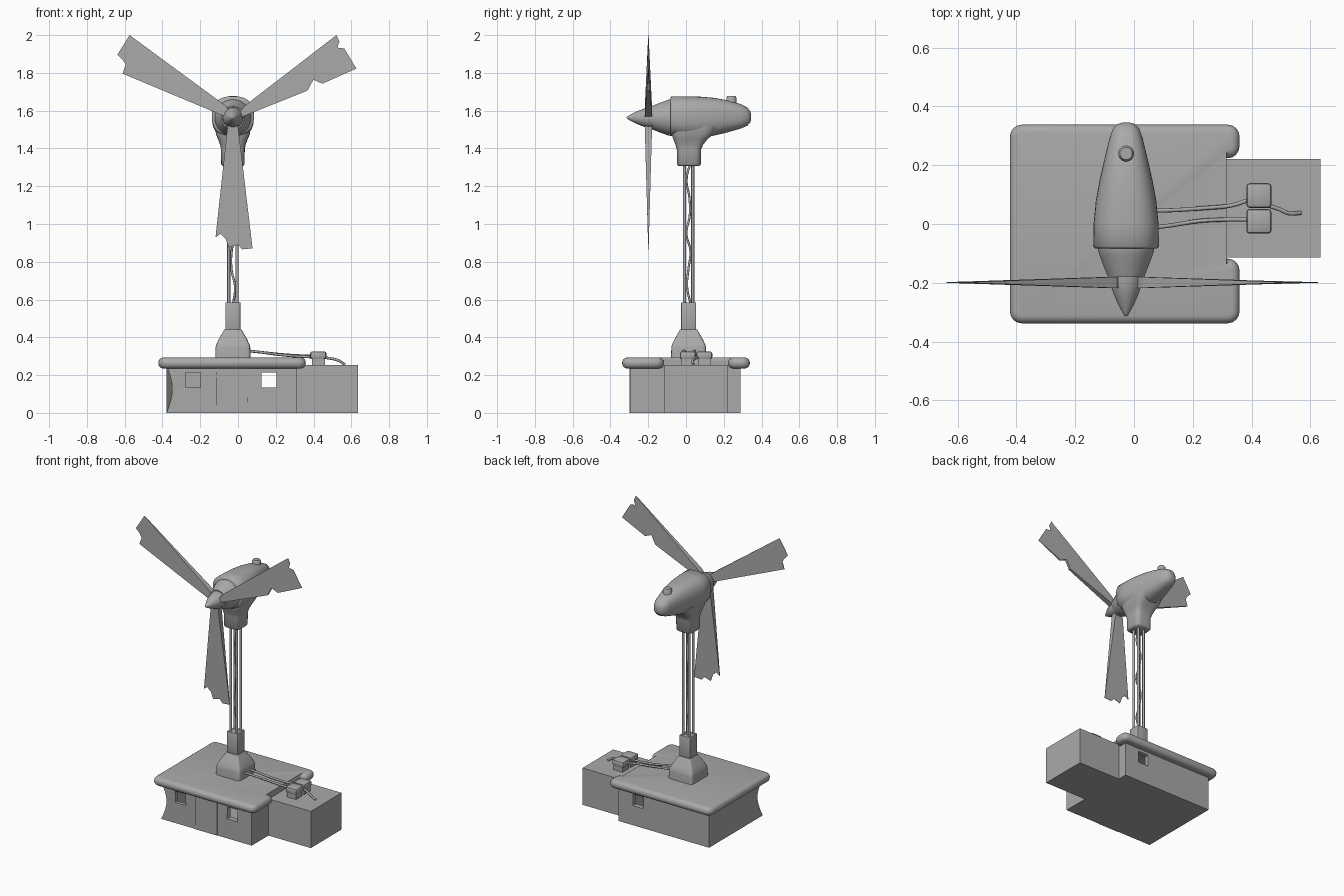
import bpy, bmesh, math
from mathutils import Vector

if "Cube" in bpy.data.objects:
    bpy.data.objects.remove(bpy.data.objects["Cube"], do_unlink=True)

grey = bpy.data.materials.new("plain grey")
grey.use_nodes = True
grey.diffuse_color = (0.4, 0.4, 0.4, 1)
grey.node_tree.nodes["Principled BSDF"].inputs["Base Color"].default_value = (0.4, 0.4, 0.4, 1)

CX, CY, HUB_Z = -0.027, 0.014, 1.563


def finish(name, bm, smooth=None):
    bmesh.ops.recalc_face_normals(bm, faces=bm.faces)
    me = bpy.data.meshes.new(name)
    bm.to_mesh(me)
    bm.free()
    ob = bpy.data.objects.new(name, me)
    bpy.context.collection.objects.link(ob)
    me.materials.append(grey)
    if smooth:
        bpy.ops.object.select_all(action="DESELECT")
        ob.select_set(True)
        bpy.context.view_layer.objects.active = ob
        bpy.ops.object.shade_smooth_by_angle(angle=math.radians(smooth))
    return ob


def add_box(bm, lo, hi):
    vs = bmesh.ops.create_cube(bm, size=1)["verts"]
    for v in vs:
        v.co = Vector([(l + h) / 2 + c * (h - l) for l, h, c in zip(lo, hi, v.co)])
    return vs


def box(name, lo, hi, bevel=0, segments=2):
    bm = bmesh.new()
    add_box(bm, lo, hi)
    if bevel:
        bmesh.ops.bevel(bm, geom=bm.edges[:], offset=bevel, segments=segments, profile=0.5, affect="EDGES")
    return finish(name, bm, 35 if bevel else None)


def loft(name, rings, smooth=40):
    """Skin a list of equally long point rings and cap both ends."""
    bm = bmesh.new()
    loops = [[bm.verts.new(p) for p in ring] for ring in rings]
    for a, b in zip(loops, loops[1:]):
        for i in range(len(a)):
            j = (i + 1) % len(a)
            bm.faces.new((a[i], a[j], b[j], b[i]))
    bm.faces.new(loops[0])
    bm.faces.new(loops[-1])
    return finish(name, bm, smooth)


def oval(rx, ry, n=32, power=2.0):
    """Superellipse outline, squarer as power rises."""
    pts = []
    for i in range(n):
        t = 2 * math.pi * (i + 0.5) / n
        c, s = math.cos(t), math.sin(t)
        pts.append((math.copysign(abs(c) ** (2 / power), c) * rx,
                    math.copysign(abs(s) ** (2 / power), s) * ry))
    return pts


def turned(name, profile):
    """Round part along y, from (y, radius) pairs."""
    return loft(name, [[(CX + a, y, HUB_Z + b) for a, b in oval(r, r)] for y, r in profile])


def tube(name, points, radius):
    cu = bpy.data.curves.new(name, "CURVE")
    cu.dimensions = "3D"
    cu.bevel_depth, cu.bevel_resolution, cu.use_fill_caps = radius, 2, True
    cu.resolution_u = 6
    sp = cu.splines.new("BEZIER")
    sp.bezier_points.add(len(points) - 1)
    for bp, p in zip(sp.bezier_points, points):
        bp.co = p
        bp.handle_left_type = bp.handle_right_type = "AUTO"
    cu.materials.append(grey)
    ob = bpy.data.objects.new(name, cu)
    bpy.context.collection.objects.link(ob)


# House: hollow walls with one pinched corner and cut windows
bm = bmesh.new()
add_box(bm, (-0.378, -0.296, 0), (0.312, 0.288, 0.25))
corner = [e for e in bm.edges if all(v.co.x < 0 and v.co.y < 0 for v in e.verts)]
for v in bmesh.ops.subdivide_edges(bm, edges=corner, cuts=7)["geom_inner"]:
    if isinstance(v, bmesh.types.BMVert):
        pinch = math.sin(math.pi * v.co.z / 0.25) * 0.03
        v.co += Vector((pinch, pinch * 0.5, 0))
walls = finish("house_walls", bm)
bm = bmesh.new()
add_box(bm, (-0.33, -0.26, 0.02), (0.28, 0.255, 0.225))
for x, y in ((-0.238, -0.28), (0.164, -0.28), (0.164, 0.27)):
    add_box(bm, (x - 0.04, y - 0.05, 0.135), (x + 0.04, y + 0.05, 0.215))
cutter = finish("window_cutter", bm)
cutter.hide_render = True
cutter.hide_viewport = True
cut = walls.modifiers.new("windows", "BOOLEAN")
cut.operation, cut.object, cut.solver = "DIFFERENCE", cutter, "EXACT"
cut.use_self = True

box("front_door", (-0.115, -0.299, 0), (0.05, -0.294, 0.24))
box("side_annex", (0.3, -0.114, 0), (0.635, 0.221, 0.253))

# Roof: thick slab with rounded rim, notched around the annex
plan = [(-0.422, -0.338), (0.359, -0.338), (0.359, -0.118), (0.314, -0.118),
        (0.314, 0.224), (0.359, 0.224), (0.359, 0.338), (-0.422, 0.338)]
bm = bmesh.new()
face = bm.faces.new([bm.verts.new((x, y, 0.235)) for x, y in plan])
top = bmesh.ops.extrude_face_region(bm, geom=[face])["geom"]
for v in top:
    if isinstance(v, bmesh.types.BMVert):
        v.co.z = 0.293
upright = [e for e in bm.edges if abs(e.verts[0].co.z - e.verts[1].co.z) > 0.01
           and abs(e.verts[0].co.x - 0.314) > 0.01]
bmesh.ops.bevel(bm, geom=upright, offset=0.04, segments=4, profile=0.5, affect="EDGES")
rim = [e for e in bm.edges if abs(e.verts[0].co.z - e.verts[1].co.z) < 0.01
       and max(v.co.x for v in e.verts) - 0.314 != 0
       and not all(abs(v.co.x - 0.314) < 0.001 for v in e.verts)]
bmesh.ops.bevel(bm, geom=rim, offset=0.027, segments=4, profile=0.5, affect="EDGES", clamp_overlap=True)
finish("roof", bm, 40)

# Tower: flared foot, square socket, four poles and a loose inner cable
foot = [(0.28, 0.093), (0.345, 0.092), (0.36, 0.089), (0.39, 0.075), (0.43, 0.052), (0.442, 0.045)]
loft("tower_foot", [[(CX + a, CY + b, z) for a, b in oval(r, r, 24, 12)] for z, r in foot], 30)
box("tower_socket", (CX - 0.04, CY - 0.04, 0.43), (CX + 0.04, CY + 0.04, 0.585), 0.004)
for sx in (-1, 1):
    for sy in (-1, 1):
        x, y = CX + sx * 0.022, CY + sy * 0.022
        tube("tower_pole", [(x, y, 0.57), (x, y, 1.33)], 0.0085)
tube("tower_cable", [(CX + 0.012 * math.sin(i * 1.9), CY + 0.012 * math.cos(i * 2.3), 0.57 + i * 0.095)
                     for i in range(9)], 0.006)

# Generator housing: rows of y, half width, top and bottom height
rows = [(-0.083, 0.105, 1.67, 1.474), (-0.076, 0.112, 1.676, 1.468), (0, 0.111, 1.676, 1.455),
        (0.08, 0.103, 1.674, 1.458), (0.15, 0.09, 1.668, 1.468), (0.22, 0.074, 1.655, 1.485),
        (0.29, 0.057, 1.635, 1.505), (0.325, 0.045, 1.617, 1.52), (0.34, 0.03, 1.597, 1.538),
        (0.345, 0.014, 1.58, 1.553)]
loft("generator_housing", [[(CX + a, y, (t + b) / 2 + c) for a, c in oval(w, (t - b) / 2, 40, 2.5)]
                           for y, w, t, b in rows], 50)
# Neck flaring up into the housing: rows of z, half width, front and back
neck = [(1.308, 0.055, -0.042, 0.072), (1.316, 0.062, -0.048, 0.079), (1.395, 0.063, -0.049, 0.08),
        (1.42, 0.068, -0.056, 0.091), (1.45, 0.079, -0.068, 0.115), (1.475, 0.09, -0.076, 0.145),
        (1.52, 0.095, -0.078, 0.18)]
loft("housing_neck", [[(CX + a, (f + b) / 2 + c, z) for a, c in oval(w, (b - f) / 2, 40, 4)]
                      for z, w, f, b in neck], 50)
loft("roof_vent", [[(CX + a, 0.24 + b, z) for a, b in oval(r, r, 16)]
                   for z, r in ((1.62, 0.027), (1.67, 0.027), (1.678, 0.021))])

# Rotor: tapering collar, pointed spinner and three broken blades
turned("rotor_collar", [(-0.07, 0.097), (-0.09, 0.096), (-0.105, 0.091), (-0.14, 0.078), (-0.18, 0.062)])
turned("spinner", [(-0.17, 0.056), (-0.205, 0.054), (-0.235, 0.044), (-0.27, 0.029),
                   (-0.3, 0.013), (-0.31, 0.007), (-0.315, 0.001)])
blades = {
    "lower_blade": [(-0.055, 1.52), (-0.119, 0.929), (-0.093, 0.948), (-0.066, 0.923), (-0.05, 0.876),
                    (0.0, 0.89), (0.022, 0.866), (0.077, 0.871), (0.0, 1.52)],
    "left_blade": [(-0.06, 1.622), (-0.574, 2.0), (-0.638, 1.897), (-0.611, 1.87), (-0.595, 1.844),
                   (-0.611, 1.796), (-0.095, 1.58), (-0.03, 1.55)],
    "right_blade": [(0.03, 1.622), (0.521, 2.0), (0.537, 1.966), (0.526, 1.934), (0.563, 1.929),
                    (0.627, 1.823), (0.447, 1.743), (0.399, 1.764), (0.368, 1.706), (0.05, 1.579), (-0.02, 1.55)],
}
for name, outline in blades.items():
    bm = bmesh.new()
    sides = []
    for s in (-1, 1):
        sides.append([bm.verts.new((x, -0.199 + s * max(0.001, 0.021 - 0.03 * math.hypot(x - CX, z - HUB_Z)), z))
                      for x, z in outline])
        bm.faces.new(sides[-1])
    for i in range(len(outline)):
        j = (i + 1) % len(outline)
        bm.faces.new((sides[0][i], sides[0][j], sides[1][j], sides[1][i]))
    finish(name, bm)

# Twin junction boxes on the annex, with their cables
for y in (0.009, 0.097):
    box("junction_body", (0.392, y - 0.033, 0.25), (0.46, y + 0.033, 0.295))
    box("junction_lid", (0.382, y - 0.042, 0.283), (0.468, y + 0.042, 0.326), 0.012)
tube("upper_feed_cable", [(0.04, 0.045, 0.33), (0.13, 0.047, 0.32), (0.25, 0.055, 0.308), (0.33, 0.063, 0.303),
                          (0.4, 0.085, 0.3)], 0.007)
tube("lower_feed_cable", [(0.04, -0.015, 0.33), (0.13, -0.004, 0.32), (0.22, 0.01, 0.308), (0.31, 0.015, 0.3),
                          (0.4, 0.015, 0.295)], 0.007)
tube("outlet_cable", [(0.44, 0.068, 0.295), (0.49, 0.052, 0.288), (0.53, 0.036, 0.278), (0.567, 0.038, 0.256)], 0.007)
